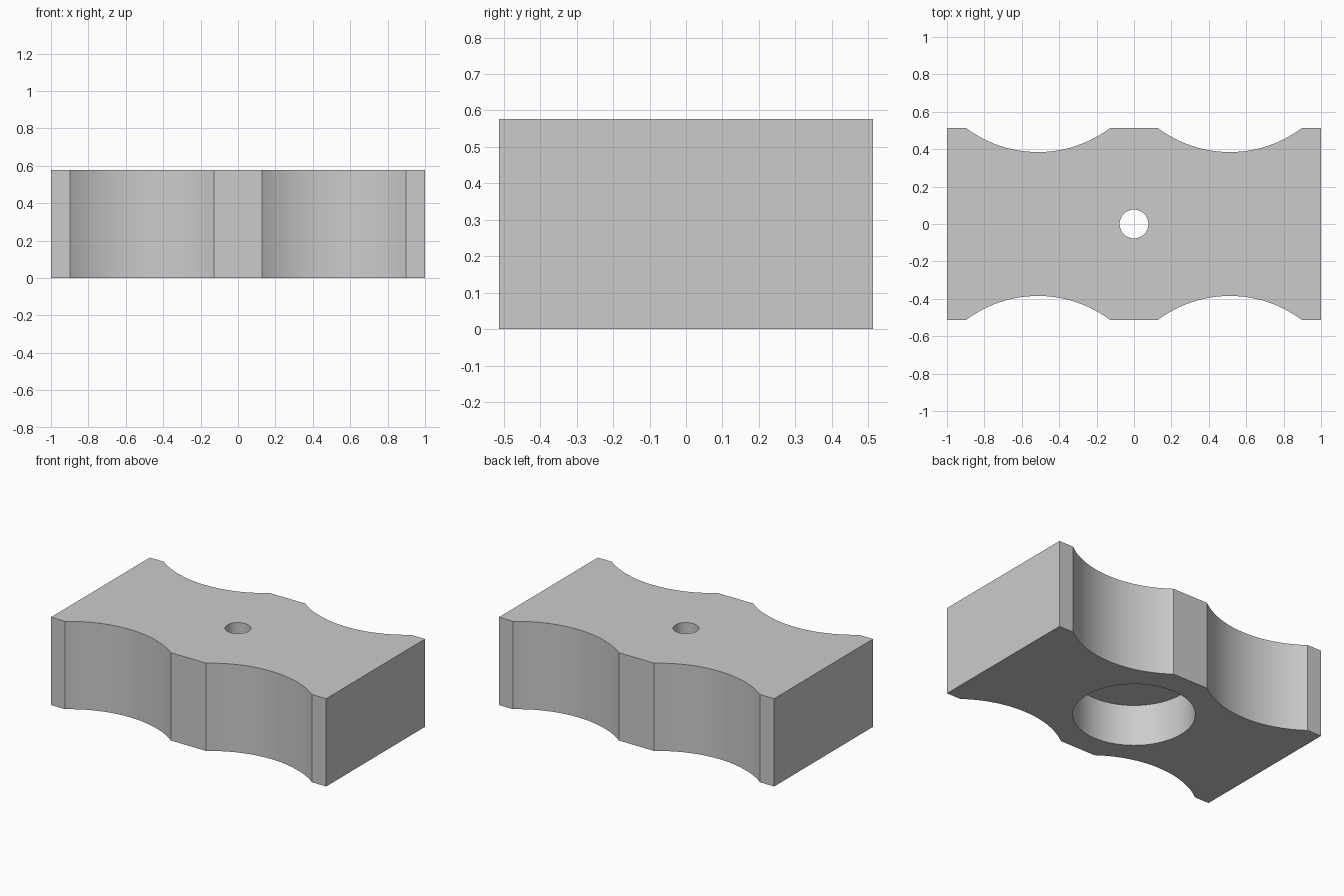
import bpy
import bmesh
import math

cube = bpy.data.objects.get("Cube")
if cube:
    bpy.data.objects.remove(cube, do_unlink=True)

# Working unit: the block is 78 units long, scaled to 2
U = 2 / 78
HALF_X, HALF_Y, HEIGHT = 39 * U, 20 * U, 22.5 * U
SCALLOP_R, SCALLOP_X, SCALLOP_Y = 25 * U, 20 * U, 40 * U
HOLE_R, BORE_R, BORE_DEPTH = 3 * U, 14 * U, 10.5 * U
SEGMENTS = 24

grey = bpy.data.materials.new("plain grey")
grey.use_nodes = True
colour = (0.6, 0.6, 0.6, 1)
grey.diffuse_color = colour
grey.node_tree.nodes["Principled BSDF"].inputs["Base Color"].default_value = colour


def make_object(name, bm):
    bmesh.ops.recalc_face_normals(bm, faces=bm.faces)
    mesh = bpy.data.meshes.new(name)
    bm.to_mesh(mesh)
    bm.free()
    mesh.materials.append(grey)
    obj = bpy.data.objects.new(name, mesh)
    bpy.context.collection.objects.link(obj)
    return obj


def front_edge():
    """Front outline from left to right, with two concave scallops."""
    points = [(-HALF_X, -HALF_Y)]
    spread = math.acos((SCALLOP_Y - HALF_Y) / SCALLOP_R)
    for cx in (-SCALLOP_X, SCALLOP_X):
        for i in range(SEGMENTS + 1):
            a = spread * (2 * i / SEGMENTS - 1)
            points.append((cx + SCALLOP_R * math.sin(a),
                           -SCALLOP_Y + SCALLOP_R * math.cos(a)))
    points.append((HALF_X, -HALF_Y))
    return points


# Scalloped block: front edge plus its half-turn copy, extruded upward
edge = front_edge()
outline = edge + [(-x, -y) for x, y in edge]
bm = bmesh.new()
base = bm.faces.new([bm.verts.new((x, y, 0)) for x, y in outline])
top = bmesh.ops.extrude_face_region(bm, geom=[base], use_keep_orig=True)
bmesh.ops.translate(bm, vec=(0, 0, HEIGHT),
                    verts=[g for g in top["geom"] if isinstance(g, bmesh.types.BMVert)])
block = make_object("scalloped_block", bm)


def cut_round(name, radius, z0, z1):
    """Cut a vertical round hole out of the block."""
    bm = bmesh.new()
    bmesh.ops.create_cone(bm, cap_ends=True, segments=64, radius1=radius,
                          radius2=radius, depth=z1 - z0)
    bmesh.ops.translate(bm, vec=(0, 0, (z0 + z1) / 2), verts=bm.verts)
    cutter = make_object(name, bm)
    cutter.hide_render = True
    mod = block.modifiers.new(name, "BOOLEAN")
    mod.operation = "DIFFERENCE"
    mod.solver = "EXACT"
    mod.object = cutter
    bpy.context.view_layer.objects.active = block
    bpy.ops.object.modifier_apply(modifier=name)
    bpy.data.objects.remove(cutter, do_unlink=True)


# Wide recess in the underside and narrow hole through the top
cut_round("bottom_recess_cutter", BORE_R, -0.1, BORE_DEPTH)
cut_round("through_hole_cutter", HOLE_R, BORE_DEPTH - 0.1, HEIGHT + 0.1)

# Smooth curved walls, crisp rims
bpy.ops.object.select_all(action="DESELECT")
block.select_set(True)
bpy.context.view_layer.objects.active = block
bpy.ops.object.shade_smooth_by_angle(angle=math.radians(25))
